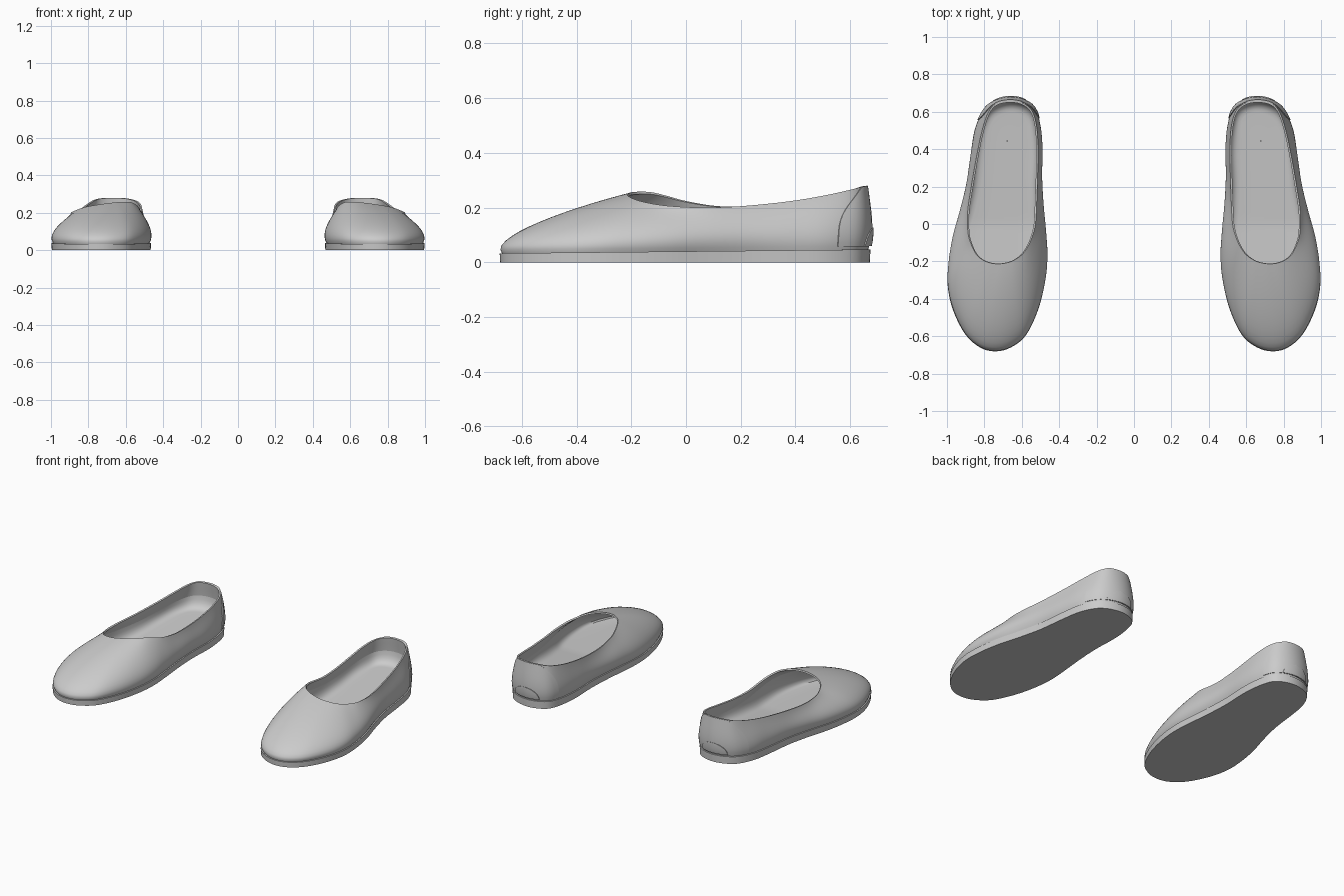
import bpy, math
from mathutils import Vector

if "Cube" in bpy.data.objects:
    bpy.data.objects.remove(bpy.data.objects["Cube"])

# Matching stations round one shoe: outline x, y | opening rim x, y, z
# (heel centre -> outer side -> toe -> inner side)
KEYS = [
    (.665, .672, .665, .66, .28), (.745, .652, .735, .645, .277), (.803, .607, .778, .60, .265),
    (.848, .51, .812, .50, .243), (.87, .38, .84, .37, .222), (.89, .22, .87, .20, .205),
    (.925, .07, .89, .06, .20), (.965, -.07, .887, -.05, .205), (.988, -.2, .87, -.11, .212),
    (.994, -.33, .845, -.16, .222), (.966, -.46, .81, -.192, .232), (.90, -.59, .77, -.208, .240),
    (.82, -.66, .735, -.213, .245), (.74, -.679, .705, -.212, .250), (.66, -.659, .67, -.205, .254),
    (.58, -.595, .64, -.193, .257), (.515, -.46, .60, -.165, .258), (.478, -.31, .57, -.125, .256),
    (.467, -.18, .545, -.07, .243), (.476, -.05, .527, 0, .224), (.49, .1, .52, .12, .205),
    (.497, .25, .515, .26, .208), (.492, .4, .513, .4, .225), (.502, .52, .52, .52, .247),
    (.53, .615, .545, .605, .265), (.587, .658, .597, .648, .277),
]
N, SUB, LEVELS = len(KEYS), 4, 14


def station(u):
    """Closed smooth interpolation of the stations."""
    i = math.floor(u)
    f = u - i
    a, b, c, d = (KEYS[(i + k) % N] for k in (-1, 0, 1, 2))
    return [.5 * (2*q + (r-p)*f + (2*p-5*q+4*r-s)*f*f + (3*q-p-3*r+s)*f**3)
            for p, q, r, s in zip(a, b, c, d)]


def ramp(y, a, b):
    return max(0, min(1, (y - a) / (b - a)))


def outward(x, y):
    return Vector((x - .7 + .05 * y, y - max(-.4, min(.45, y)), 0)).normalized()


def sole_top(y):
    return .033 + .014 * (y + .68) / 1.36


def outline(u, grow, z=None):
    x, y = station(u)[:2]
    p = Vector((x, y, sole_top(y) if z is None else z))
    return p + outward(x, y) * grow


def surface(u, t, lift=0):
    """Point on the upper: t = 0 at the sole, 1 at the rim."""
    x, y, rx, ry, rz = station(u)
    o = outward(x, y)
    p0 = outline(u, -.006)
    p1 = outline(u, .032 - .016 * ramp(y, 0, .4) + .012 * ramp(-y, .45, .62))
    p1.z += .064
    p3 = Vector((rx, ry, rz))
    p2 = p3.lerp(outline(u, .01), .4)
    p2.z = rz - .045 - .025 * ramp(ry, -.2, .3)
    s = 1 - t
    return p0*s**3 + p1*3*s*s*t + p2*3*s*t*t + p3*t**3 + o * lift


def build(name, rows, closed, thickness=0, caps=(False, False)):
    """Skin rows of points (bottom to top) and mirror into a pair."""
    n = len(rows[0])
    verts = [p for r in rows for p in r]
    faces = []
    for j in range(len(rows) - 1):
        for i in range(n if closed else n - 1):
            k = (i + 1) % n
            faces.append((j*n + i, (j+1)*n + i, (j+1)*n + k, j*n + k))
    if caps[0]:
        faces.append(tuple(range(n)))
    if caps[1]:
        faces.append(tuple(reversed(range(len(verts) - n, len(verts)))))
    me = bpy.data.meshes.new(name)
    me.from_pydata(verts, [], faces)
    ob = bpy.data.objects.new(name, me)
    bpy.context.collection.objects.link(ob)
    bpy.ops.object.select_all(action='DESELECT')
    ob.select_set(True)
    bpy.context.view_layer.objects.active = ob
    if thickness:
        m = ob.modifiers.new("thickness", 'SOLIDIFY')
        m.thickness, m.offset = thickness, -1
    m = ob.modifiers.new("pair", 'MIRROR')
    m.use_mirror_merge = False
    for mod in [m.name for m in ob.modifiers]:
        bpy.ops.object.modifier_apply(modifier=mod)
    bpy.ops.object.shade_smooth_by_angle(angle=math.radians(40))
    return ob


ring = [i / SUB for i in range(N * SUB)]

# Uppers, open at the rim
build("upper", [[surface(u, j / LEVELS) for u in ring] for j in range(LEVELS + 1)],
      True, thickness=.01)

# Flat soles with a narrow step at the top
build("sole", [[outline(u, 0, 0) for u in ring], [outline(u, .002) for u in ring],
               [outline(u, -.02) for u in ring]], True, caps=(True, False))


# Linings: a bowl from just inside the wall, rounding into a footbed that rises to the heel
def lining_point(u, k):
    y = station(u)[1]
    wall = surface(u, .62, -.013)
    edge = outline(u, -.075)
    edge.z = .055 + .06 * ramp(edge.y, 0, .62)
    corner = outline(u, -.02)
    corner.z = edge.z
    return edge.lerp(corner, k).lerp(corner.lerp(wall, k), k)


def footbed_point(u, f):
    p = lining_point(u, 0)
    q = Vector((.7 - .05 * p.y, max(-.4, min(.45, p.y)), 0)).lerp(p, f)
    q.z = .055 + .06 * ramp(q.y, 0, .62)
    return q


build("lining", [[footbed_point(u, f) for u in ring] for f in (0, .5)]
      + [[lining_point(u, k / 6) for u in ring] for k in range(7)][::1], True)


def heel_patch(name, width, t0, t1, lift, steps=12):
    rows = []
    for j in range(steps + 1):
        f = j / steps
        t = t0 + (t1 - t0) * f
        rows.append([surface(width(f) * (i / 8 - 1), t, lift) for i in range(17)])
    build(name, rows, False, thickness=.009)


# Heel counter and small rounded tab at its base
heel_patch("heel_counter", lambda f: 2.6 - 1.4 * f ** 4, .06, 1, .005)
heel_patch("heel_tab", lambda f: 1.1 * math.sqrt(max(.002, 1 - f * f)), .06, .36, .009)
